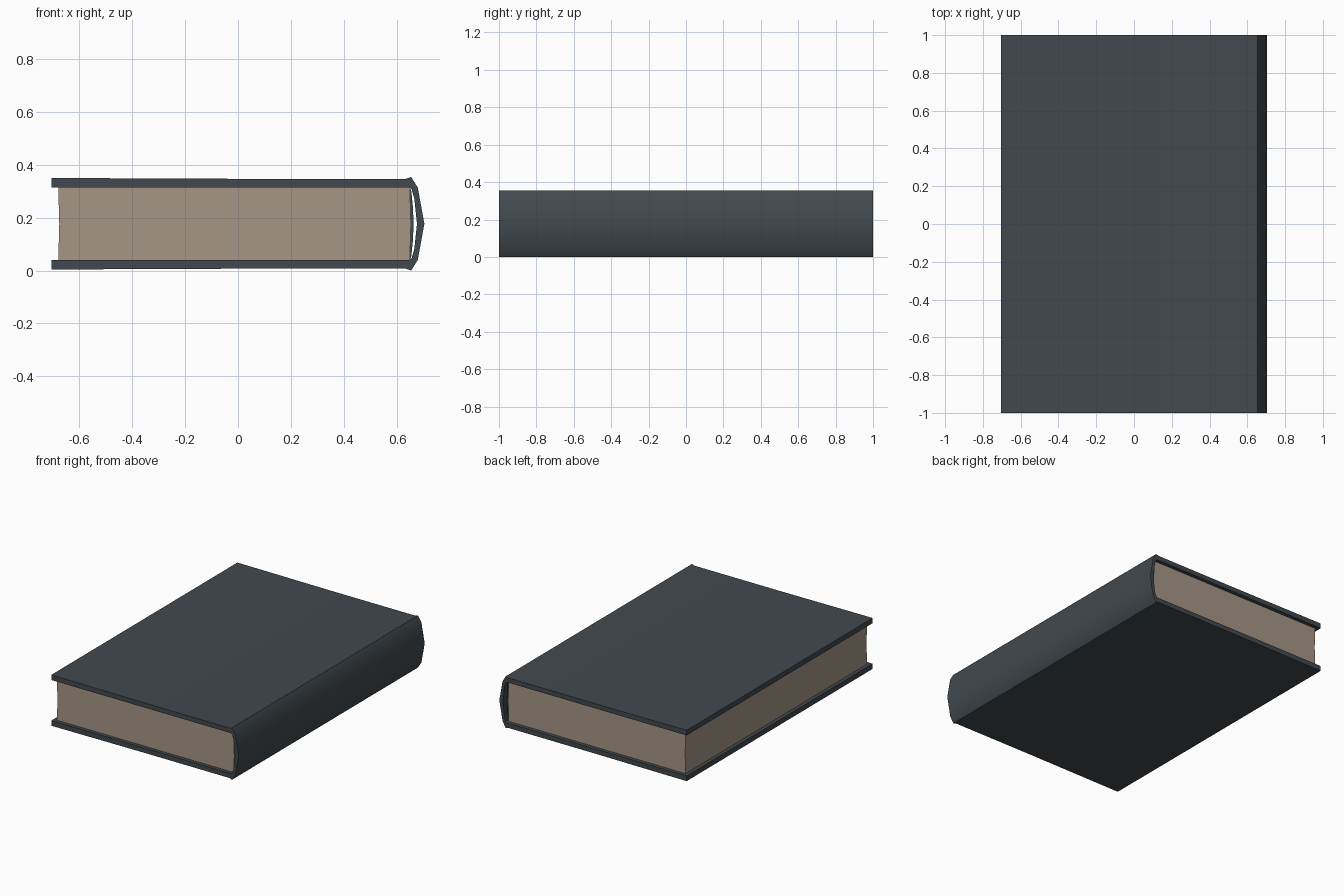
import bpy, bmesh, math

if "Cube" in bpy.data.objects:
    bpy.data.objects.remove(bpy.data.objects["Cube"])


def material(name, rgb):
    m = bpy.data.materials.new(name)
    m.diffuse_color = (*rgb, 1)
    m.use_nodes = True
    m.node_tree.nodes["Principled BSDF"].inputs["Base Color"].default_value = m.diffuse_color
    return m


cloth = material("dark slate cloth", (0.054, 0.066, 0.075))
paper = material("aged paper", (0.38, 0.305, 0.24))


def extrude_profile(name, profile, half_depth, mat):
    """Extrude a closed x-z outline along y, from -half_depth to +half_depth."""
    mesh = bpy.data.meshes.new(name)
    bm = bmesh.new()
    face = bm.faces.new([bm.verts.new((x, -half_depth, z)) for x, z in profile])
    ext = bmesh.ops.extrude_face_region(bm, geom=[face])
    moved = [v for v in ext["geom"] if isinstance(v, bmesh.types.BMVert)]
    bmesh.ops.translate(bm, verts=moved, vec=(0, 2 * half_depth, 0))
    bmesh.ops.recalc_face_normals(bm, faces=bm.faces)
    bm.to_mesh(mesh)
    bm.free()
    obj = bpy.data.objects.new(name, mesh)
    mesh.materials.append(mat)
    bpy.context.collection.objects.link(obj)
    bpy.context.view_layer.objects.active = obj
    obj.select_set(True)
    bpy.ops.object.shade_smooth_by_angle(angle=math.radians(35))
    obj.select_set(False)
    return obj


MID = 0.177  # mid height of the book


def mirrored(half):
    """Complete an upper half profile (x, height above middle) below MID."""
    return ([(x, MID + h) for x, h in half]
            + [(x, MID - h) for x, h in reversed(half) if h > 0])


# hardback case: two boards joined by a rounded spine, one continuous C section
outer = mirrored([(-0.705, 0.173), (0.0, 0.170), (0.635, 0.170), (0.655, 0.177),
                  (0.680, 0.137), (0.705, 0.0)])
inner = mirrored([(-0.705, 0.138), (0.645, 0.138), (0.657, 0.130),
                  (0.667, 0.095), (0.677, 0.0)])
extrude_profile("cover_and_spine", outer + inner[::-1], 1.0, cloth)

# page block, very slightly hollow at the fore edge
extrude_profile("page_block", mirrored([(-0.680, 0.1385), (0.648, 0.1385), (0.652, 0.0)])
                + [(-0.676, MID)], 0.975, paper)

# cloth lining glued to the back of the pages
extrude_profile("spine_lining", mirrored([(0.648, 0.136), (0.655, 0.128), (0.662, 0.06), (0.664, 0.0)]),
                0.975, cloth)
